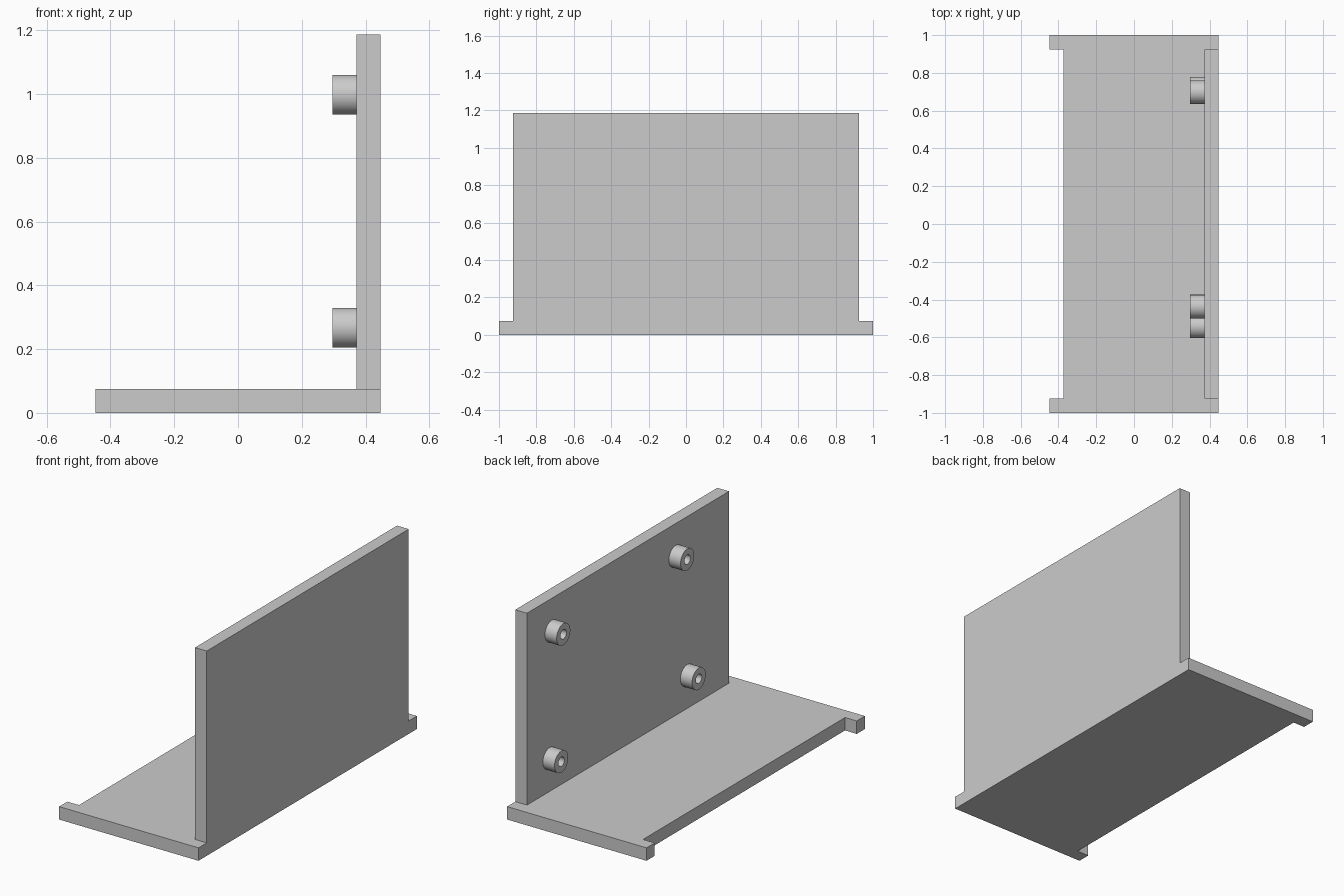
import bpy, bmesh, math

if "Cube" in bpy.data.objects:
    bpy.data.objects.remove(bpy.data.objects["Cube"])

grey = bpy.data.materials.new("light_grey")
grey.diffuse_color = (0.6, 0.6, 0.6, 1)
grey.use_nodes = True
grey.node_tree.nodes["Principled BSDF"].inputs["Base Color"].default_value = grey.diffuse_color

T = 0.075          # sheet thickness
X1 = 0.447         # outer half depth
WALL_X = X1 - T    # inner face of the wall


def finish(name, bm):
    bmesh.ops.recalc_face_normals(bm, faces=bm.faces)
    me = bpy.data.meshes.new(name)
    bm.to_mesh(me)
    bm.free()
    me.materials.append(grey)
    ob = bpy.data.objects.new(name, me)
    bpy.context.collection.objects.link(ob)
    return ob


def plate(name, outline, z0, z1):
    """Extrude a flat xy outline from z0 to z1."""
    bm = bmesh.new()
    face = bm.faces.new([bm.verts.new((x, y, z0)) for x, y in outline])
    new = bmesh.ops.extrude_face_region(bm, geom=[face])["geom"]
    bmesh.ops.translate(bm, vec=(0, 0, z1 - z0),
                        verts=[v for v in new if isinstance(v, bmesh.types.BMVert)])
    return finish(name, bm)


def standoff(name, y, z, r=0.0625, hole=0.027, n=64):
    """Hollow round spacer pointing to -x from the wall."""
    bm = bmesh.new()
    rings = []
    for x, rad in ((WALL_X, r), (WALL_X - T, r), (WALL_X - T, hole), (WALL_X, hole)):
        rings.append([bm.verts.new((x, y + rad * math.cos(2 * math.pi * i / n),
                                    z + rad * math.sin(2 * math.pi * i / n)))
                      for i in range(n)])
    for k, (a, b) in enumerate(zip(rings, rings[1:])):
        for i in range(n):
            j = (i + 1) % n
            f = bm.faces.new((a[i], a[j], b[j], b[i]))
            f.smooth = k != 1
    ob = finish(name, bm)
    for e in ob.data.edges:      # keep the rims sharp
        va, vb = (ob.data.vertices[v].co.x for v in e.vertices)
        e.use_edge_sharp = abs(va - vb) < 1e-5
    return ob


# Floor plate with a long notch on its free edge
plate("base_plate", [(-X1, -1), (X1, -1), (X1, 1), (-X1, 1),
                     (-X1, 0.925), (-X1 + T, 0.925),
                     (-X1 + T, -0.925), (-X1, -0.925)], 0, T)

# Upright wall
plate("wall_plate", [(WALL_X, -0.925), (X1, -0.925),
                     (X1, 0.925), (WALL_X, 0.925)], T, 1.187)

# Four board spacers
for i, (y, z) in enumerate([(0.698, 0.998), (-0.437, 0.998),
                            (0.717, 0.267), (-0.542, 0.267)]):
    standoff(f"standoff_{i + 1}", y, z)
